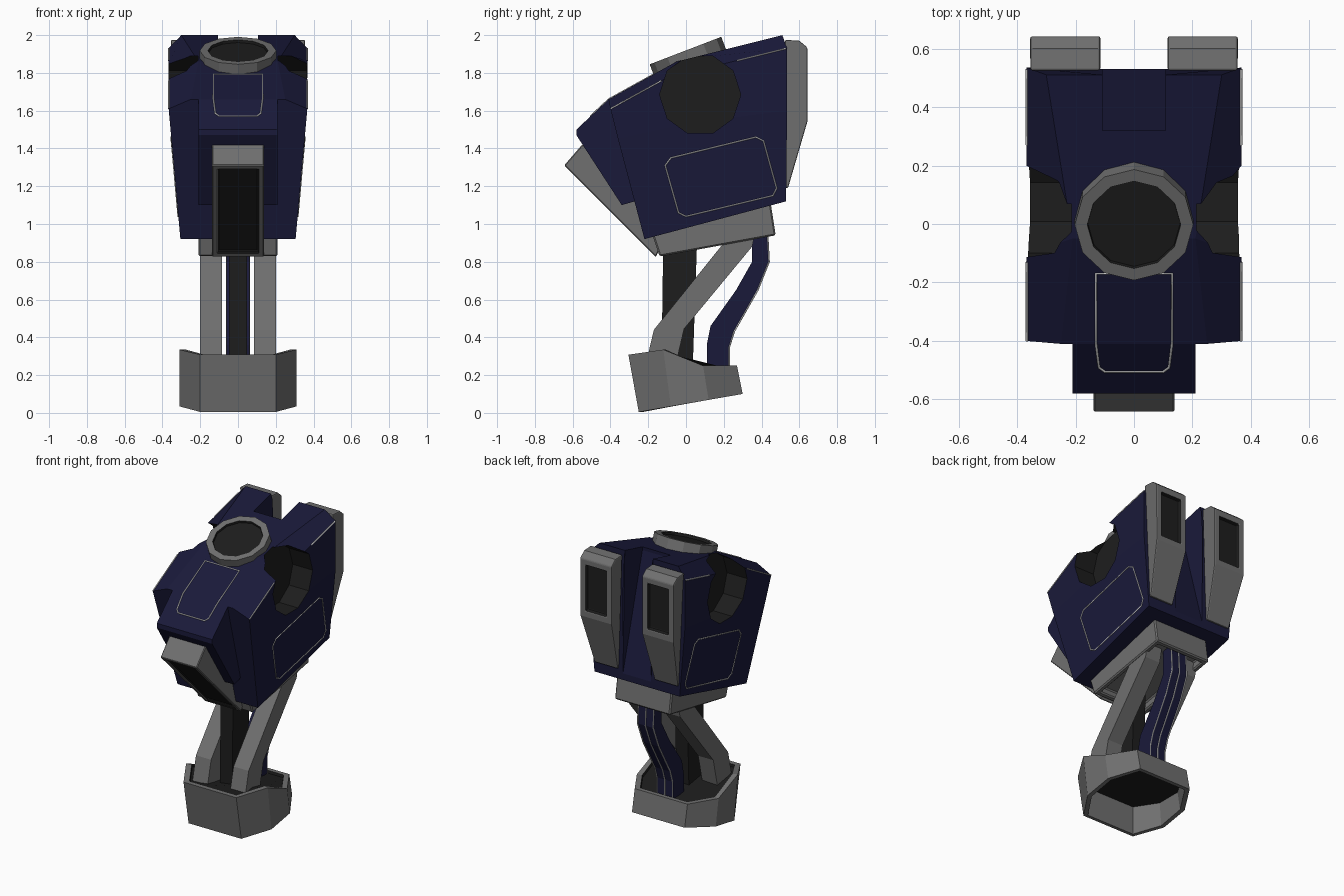
import bpy, bmesh, math
from mathutils import Vector, Matrix

if "Cube" in bpy.data.objects:
    bpy.data.objects.remove(bpy.data.objects["Cube"])


def material(name, rgb):
    m = bpy.data.materials.new(name)
    m.diffuse_color = (*rgb, 1)
    m.use_nodes = True
    m.node_tree.nodes["Principled BSDF"].inputs["Base Color"].default_value = m.diffuse_color
    return m


NAVY = material("navy_armour", (0.010, 0.010, 0.042))
GREY = material("grey_metal", (0.16, 0.16, 0.16))
DARK = material("dark_recess", (0.0125, 0.0125, 0.0125))
LIGHT = material("light_trim", (0.6, 0.6, 0.6))


def finish(name, bm, mat):
    me = bpy.data.meshes.new(name)
    bm.to_mesh(me)
    bm.free()
    me.materials.append(mat)
    me.materials.append(DARK)
    ob = bpy.data.objects.new(name, me)
    bpy.context.collection.objects.link(ob)
    return ob


def recess(bm, direction, thickness, depth, mat=1):
    """Inset and sink the face that looks most in the given direction."""
    bm.normal_update()
    f = max(bm.faces, key=lambda g: g.normal.dot(Vector(direction).normalized()))
    bmesh.ops.inset_region(bm, faces=[f], thickness=thickness)
    walls = bmesh.ops.inset_region(bm, faces=[f], thickness=0.002, depth=-depth)["faces"]
    for g in walls + [f]:
        g.material_index = mat


def prism(name, profile, x0, x1, mat, window=None, bevel=0, segments=1):
    """Side profile (y, z) extruded from x0 to x1."""
    bm = bmesh.new()
    f = bm.faces.new([bm.verts.new((x0, y, z)) for y, z in profile])
    r = bmesh.ops.extrude_face_region(bm, geom=[f])
    bmesh.ops.translate(bm, vec=(x1 - x0, 0, 0),
                        verts=[v for v in r["geom"] if isinstance(v, bmesh.types.BMVert)])
    bmesh.ops.recalc_face_normals(bm, faces=bm.faces)
    if window:
        recess(bm, *window)
    ob = finish(name, bm, mat)
    if bevel:
        m = ob.modifiers.new("edge", "BEVEL")
        m.width, m.segments, m.angle_limit = bevel, segments, math.radians(50)
    return ob


def loft(name, rings, mat, dark_spans=(), dark_caps=False):
    bm = bmesh.new()
    vs = [[bm.verts.new(p) for p in ring] for ring in rings]
    n = len(vs[0])
    for k in range(len(vs) - 1):
        for i in range(n):
            j = (i + 1) % n
            f = bm.faces.new((vs[k][i], vs[k][j], vs[k + 1][j], vs[k + 1][i]))
            f.material_index = int(k in dark_spans)
    for cap in (vs[0], vs[-1]):
        bm.faces.new(cap).material_index = int(dark_caps)
    bmesh.ops.recalc_face_normals(bm, faces=bm.faces)
    return finish(name, bm, mat)


def seam(name, points, cyclic=True):
    cu = bpy.data.curves.new(name, "CURVE")
    cu.dimensions = "3D"
    cu.bevel_depth, cu.bevel_resolution = 0.0045, 1
    sp = cu.splines.new("POLY")
    sp.points.add(len(points) - 1)
    for p, co in zip(sp.points, points):
        p.co = (*co, 1)
    sp.use_cyclic_u = cyclic
    cu.materials.append(LIGHT)
    bpy.context.collection.objects.link(bpy.data.objects.new(name, cu))


def cut(target, cutter):
    cutter.hide_render = True
    cutter.display_type = "WIRE"
    m = target.modifiers.new("cut", "BOOLEAN")
    m.operation, m.solver, m.object = "DIFFERENCE", "EXACT", cutter


def width(z):
    return min(0.305 + 0.09 * (z - 0.92), 0.367)


# Torso shell: three cross-sections from front to back
sections = [
    ((-0.22, 0.92), (-0.36, 1.45), (-0.40, 1.61), (-0.41, 1.66), 0.25),
    ((0.10, 1.005), (0.00, 1.53), (-0.10, 1.775), (-0.05, 1.86), 0.21),
    ((0.53, 1.12), (0.535, 1.60), (0.535, 1.93), (0.51, 2.00), 0.30),
]
rings = []
for *pts, ridge in sections:
    half = [(width(z), y, z) for y, z in pts[:3]] + [(ridge, *pts[3])]
    rings.append(half + [(-x, y, z) for x, y, z in reversed(half)])
torso = loft("torso_shell", rings, NAVY)

# Slot between the shoulders at the back
cut(torso, prism("back_slot_cutter", [(0.32, 2.2), (0.32, 1.93), (0.54, 1.13),
                                      (0.7, 1.13), (0.7, 2.2)], -0.107, 0.107, NAVY))

# Dark arm sockets cut in both sides
for side in (-1, 1):
    bm = bmesh.new()
    bmesh.ops.create_cone(bm, cap_ends=True, segments=10, radius1=0.215, radius2=0.215,
                          depth=0.4, matrix=Matrix.Translation((side * 0.413, 0.075, 1.685))
                          @ Matrix.Rotation(math.pi / 2, 4, "Y"))
    for f in bm.faces:
        f.material_index = 1
    cut(torso, finish("arm_socket_cutter", bm, NAVY))

# Chest block and front intake
prism("chest_block", [(-0.41, 1.66), (-0.58, 1.50), (-0.58, 1.47), (-0.34, 1.10),
                      (-0.10, 1.17), (-0.10, 1.75)], -0.21, 0.21, NAVY)
prism("front_intake", [(-0.55, 1.42), (-0.645, 1.31), (-0.16, 0.825), (-0.10, 0.95),
                       (-0.20, 1.35)], -0.138, 0.138, GREY,
      window=((0, -1, -1), 0.044, 0.014), bevel=0.005)

# Back vents, narrowing towards the bottom
for side in (-1, 1):
    vent = prism("back_vent", [(0.525, 1.975), (0.60, 1.97), (0.642, 1.935), (0.642, 1.54),
                               (0.54, 1.19), (0.525, 1.19)], side * 0.115, side * 0.355, GREY,
                 window=((0, 1, 0), 0.06, 0.025), bevel=0.014, segments=2)
    for v in vent.data.vertices:
        if v.co.z < 1.3:
            v.co.x = side * (0.228 + (abs(v.co.x) - 0.235) * 0.74)

# Neck collar with a dark opening
bm = bmesh.new()
bmesh.ops.create_cone(bm, cap_ends=True, segments=12, radius1=0.203, radius2=0.203, depth=0.07)
recess(bm, (0, 0, 1), 0.043, 0.015)
tilt = Matrix.Rotation(math.radians(21), 4, "X")
bm.transform(Matrix.Translation((0, -0.003, 1.918)) @ tilt @ Matrix.Translation((0, 0, -0.035)))
finish("neck_collar", bm, GREY)

# Light panel seams on chest, sides and shoulder edges
seam("chest_hatch_seam", [(0.13, -0.17, 1.793), (0.13, -0.41, 1.66), (0.12, -0.49, 1.585),
                          (0.10, -0.505, 1.571), (-0.10, -0.505, 1.571),
                          (-0.12, -0.49, 1.585), (-0.13, -0.41, 1.66), (-0.13, -0.17, 1.793)])
for side in (-1, 1):
    seam("side_panel_seam", [(side * width(z), y, z) for y, z in (
        (-0.11, 1.31), (-0.08, 1.35), (0.37, 1.46), (0.41, 1.44),
        (0.48, 1.19), (0.46, 1.15), (0.0, 1.04), (-0.04, 1.06))])
    seam("shoulder_edge_seam", [(side * 0.366, 0.27, 1.865), (side * 0.366, 0.53, 1.929)], False)
    seam("front_edge_seam", [(side * 0.366, -0.40, 1.61), (side * 0.366, -0.13, 1.759)], False)

# Waist skirt
prism("waist_skirt", [(-0.18, 0.95), (-0.14, 0.828), (0.475, 0.94), (0.447, 1.12), (-0.15, 1.0)],
      -0.21, 0.21, GREY, window=((0, 0.18, -1), 0.05, 0.05, 0), bevel=0.008)

# Waist column, struts and flexible spine
prism("waist_column", [(-0.12, 0.95), (-0.13, 0.22), (0.035, 0.22), (0.06, 0.95)],
      -0.047, 0.047, DARK)
for side in (-1, 1):
    prism("waist_strut", [(0.24, 0.97), (0.37, 0.97), (0.35, 0.88), (-0.01, 0.445),
                          (-0.06, 0.23), (-0.22, 0.23), (-0.17, 0.44), (0.20, 0.90)],
          side * 0.085, side * 0.2, GREY)
front_edge = [(0.35, 0.98), (0.35, 0.80), (0.265, 0.65), (0.13, 0.46), (0.11, 0.36), (0.11, 0.22)]
back_edge = [(0.23, 0.22), (0.23, 0.35), (0.255, 0.43), (0.38, 0.65), (0.44, 0.80), (0.43, 0.98)]
prism("spine", front_edge + back_edge, -0.06, 0.06, NAVY)
for x in (-0.059, 0, 0.059):
    seam("spine_seam", [(x, y, z) for y, z in back_edge], False)


# Hip base: faceted tub with dark hollows above and below
def tub(half, scale=1.0, dz=0.0, z=None):
    pts = half + [(-x, y, h) for x, y, h in reversed(half)]
    return [(x * scale, y * scale, h + dz if z is None else z) for x, y, h in pts]


bottom = [(x, y, 0.005 + 0.173 * (y + 0.25)) for x, y in
          ((0.2, -0.25), (0.31, -0.08), (0.31, 0.12), (0.2, 0.30))]
top = [(0.2, -0.305, 0.308), (0.31, -0.12, 0.335), (0.31, 0.09, 0.25), (0.2, 0.27, 0.25)]
loft("hip_base", [tub(bottom, 0.86, z=0.19), tub(bottom, 0.91), tub(bottom), tub(top),
                  tub(top, 0.89), tub(top, 0.88, -0.018)], GREY,
     dark_spans=(4,), dark_caps=True)
